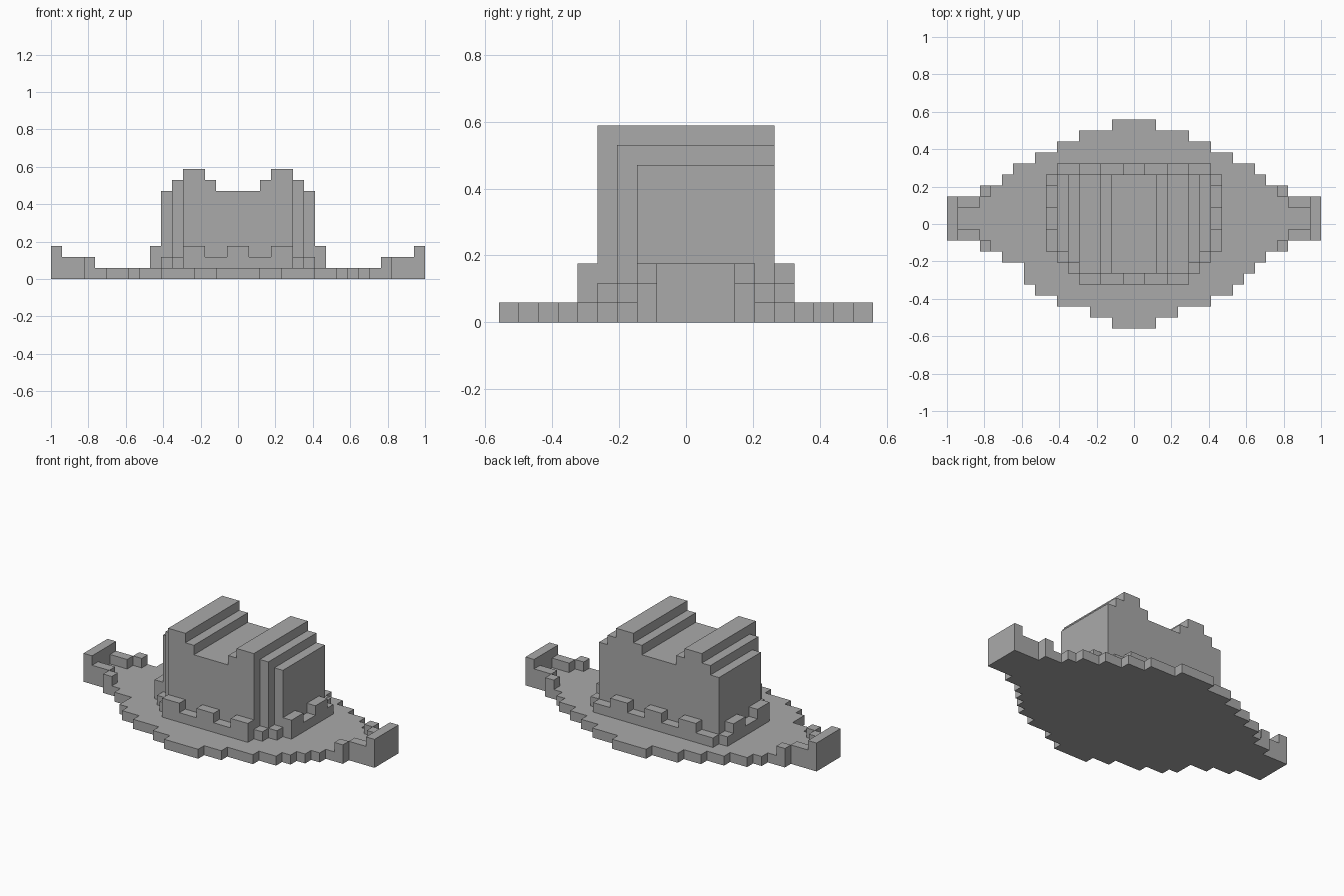
import bpy
import bmesh
from mathutils import Vector

cube = bpy.data.objects.get("Cube")
if cube:
    bpy.data.objects.remove(cube, do_unlink=True)

U = 1 / 17  # size of one block; all measures below are in blocks

grey = bpy.data.materials.new("plain grey")
grey.use_nodes = True
colour = (0.4, 0.4, 0.4, 1)
grey.diffuse_color = colour
grey.node_tree.nodes["Principled BSDF"].inputs["Base Color"].default_value = colour


def finish(name, bm):
    bmesh.ops.recalc_face_normals(bm, faces=bm.faces)
    bmesh.ops.scale(bm, vec=(U, U, U), verts=bm.verts)
    mesh = bpy.data.meshes.new(name)
    bm.to_mesh(mesh)
    bm.free()
    mesh.materials.append(grey)
    obj = bpy.data.objects.new(name, mesh)
    bpy.context.collection.objects.link(obj)


def prism(name, points, start, depth):
    """Extrude a closed outline of 3D points."""
    bm = bmesh.new()
    face = bm.faces.new([bm.verts.new(Vector(p) + Vector(start)) for p in points])
    moved = bmesh.ops.extrude_face_region(bm, geom=[face], use_keep_orig=True)["geom"]
    verts = [v for v in moved if isinstance(v, bmesh.types.BMVert)]
    bmesh.ops.translate(bm, vec=depth, verts=verts)
    finish(name, bm)


def boxes(name, spans):
    """Join blocks given as (x0, x1, y0, y1, z0, z1)."""
    bm = bmesh.new()
    for x0, x1, y0, y1, z0, z1 in spans:
        verts = bmesh.ops.create_cube(bm, size=1)["verts"]
        for v in verts:
            v.co = (x1 if v.co.x > 0 else x0, y1 if v.co.y > 0 else y0,
                    z1 if v.co.z > 0 else z0)
    finish(name, bm)


def mirrored(spans):
    return spans + [(-b, -a, *rest) for a, b, *rest in spans]


def mirror_outline(half):
    return half + [(-x, y, z) for x, y, z in reversed(half)]


# Brim: half widths of each row of blocks, from back to front
right = [2, 5, 7, 9, 11, 12, 14, 17, 17, 17, 17, 14, 12, 11, 10, 9, 7, 4, 2]
left = right.copy()
left[13] = 10
right_side, left_side = [], []
for row, (r, l) in enumerate(zip(right, left)):
    y = 9.5 - row
    for edge, x in ((right_side, r), (left_side, -l)):
        if edge and edge[-1][0] == x:
            edge.pop()
            edge.append((x, y - 1, 0))
        else:
            edge += [(x, y, 0), (x, y - 1, 0)]
prism("brim", right_side + left_side[::-1], (0, 0, 0), (0, 0, 1))

# Crown: creased front profile, with set-back steps on both sides
profile = [(5, 0, 1), (5, 0, 10), (3, 0, 10), (3, 0, 9), (2, 0, 9), (2, 0, 8)]
prism("crown", mirror_outline(profile), (0, -4.5, 0), (0, 9, 0))
boxes("crown_side_steps", mirrored([(5, 6, -3.5, 4.5, 1, 9),
                                    (6, 7, -2.5, 4.5, 1, 8)]))

# Hat band: low course around the crown, with raised blocks
half_band = [(5, -5.5, 0), (5, -4.5, 0), (6, -4.5, 0), (6, -3.5, 0), (7, -3.5, 0),
             (7, -2.5, 0), (8, -2.5, 0), (8, 4.5, 0), (7, 4.5, 0), (7, 5.5, 0)]
prism("hat_band", mirror_outline(half_band), (0, 0, 1), (0, 0, 1))
bumps = [(x, x + 2, y, y + 1, 2, 3) for y in (-5.5, 4.5) for x in (-5, -1, 3)]
bumps += mirrored([(7, 8, y, y + 2, 2, 3) for y in (-2.5, 1.5)])
boxes("hat_band_raised_blocks", bumps)

# Turned-up brim ends: tall tip, short arms and corner blocks
ends = [(16, 17, -1.5, 2.5, 1, 3)]
ends += [(14, 16, y, y + 1, 1, 2) for y in (-1.5, 1.5)]
ends += [(13, 14, y, y + 1, 1, 2) for y in (-2.5, 2.5)]
boxes("turned_up_brim_ends", mirrored(ends))
